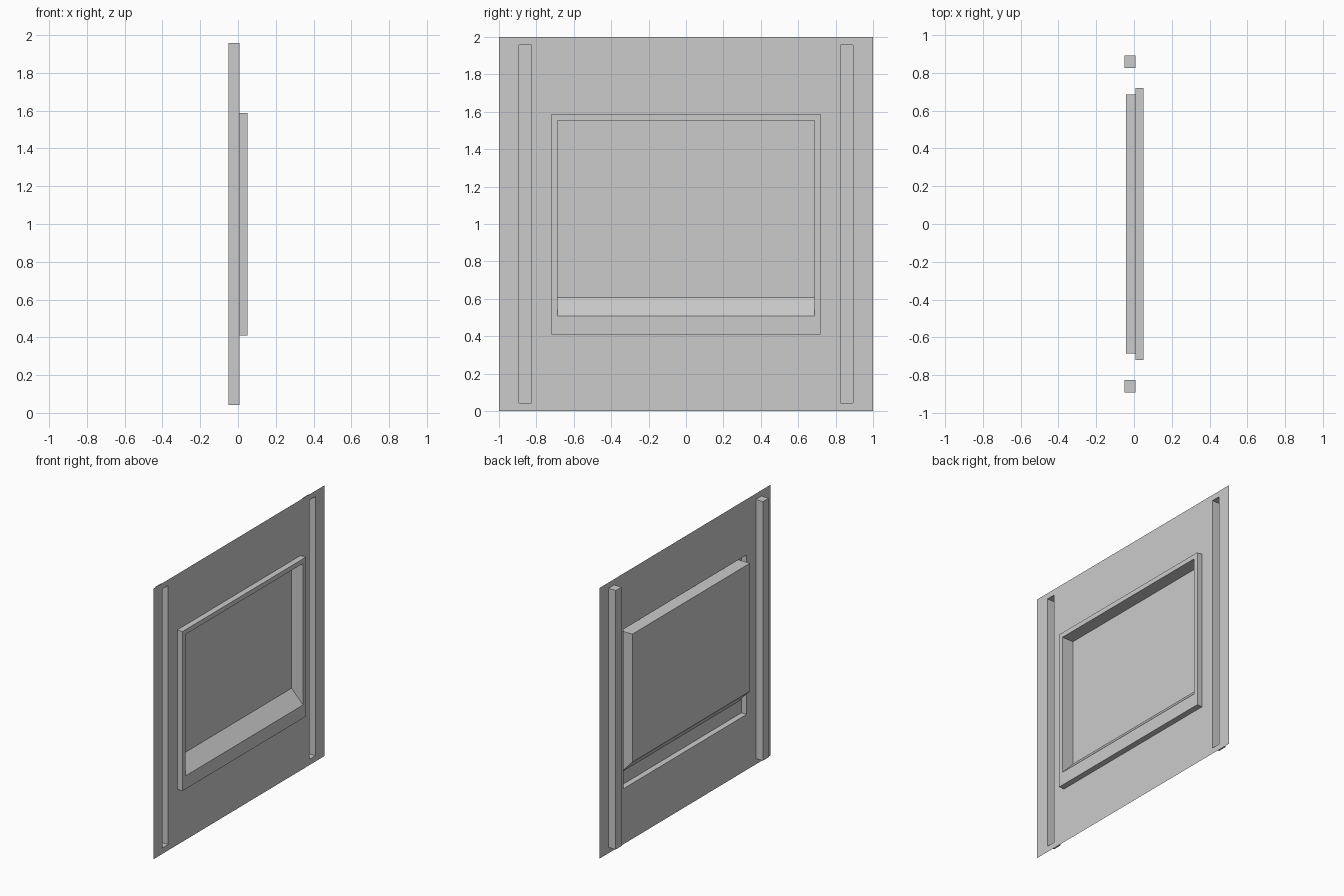
import bpy, bmesh

if "Cube" in bpy.data.objects:
    bpy.data.objects.remove(bpy.data.objects["Cube"])

# Key dimensions
SHEET_X, FRONT_X, POCKET_X, CHANNEL_X = 0.008, 0.051, -0.042, -0.051
CH_IN, CH_OUT, CH_Z0, CH_Z1 = 0.826, 0.893, 0.043, 1.957
FR_Y, FR_Z0, FR_Z1 = 0.72, 0.41, 1.588
PK_Y, PK_Z0, PK_Z1, PK_SLOPE_Z = 0.686, 0.508, 1.553, 0.607

grey = bpy.data.materials.new("light grey")
grey.diffuse_color = (0.6, 0.6, 0.6, 1)
grey.use_nodes = True
grey.node_tree.nodes["Principled BSDF"].inputs["Base Color"].default_value = grey.diffuse_color


def finish(name, bm):
    mesh = bpy.data.meshes.new(name)
    bm.to_mesh(mesh)
    bm.free()
    mesh.materials.append(grey)
    obj = bpy.data.objects.new(name, mesh)
    bpy.context.collection.objects.link(obj)


def shell(name, rings, cap):
    """Join rectangles (x, y0, y1, z0, z1) in order; optionally close the last one."""
    bm = bmesh.new()
    loops = []
    for x, y0, y1, z0, z1 in rings:
        corners = ((y0, z0), (y1, z0), (y1, z1), (y0, z1))
        loops.append([bm.verts.new((x, y, z)) for y, z in corners])
    for a, b in zip(loops, loops[1:]):
        for i in range(4):
            j = (i + 1) % 4
            bm.faces.new((a[i], a[j], b[j], b[i]))
    if cap:
        bm.faces.new(loops[-1])
    finish(name, bm)


# Thin wall sheet with openings for the two channels and the framed recess
bm = bmesh.new()
ys = [-1, -CH_OUT, -CH_IN, -FR_Y, FR_Y, CH_IN, CH_OUT, 1]
zs = [0, CH_Z0, FR_Z0, FR_Z1, CH_Z1, 2]
grid = [[bm.verts.new((SHEET_X, y, z)) for z in zs] for y in ys]
for i in range(len(ys) - 1):
    for k in range(len(zs) - 1):
        channel_hole = i in (1, 5) and 1 <= k <= 3
        frame_hole = i == 3 and k == 2
        if not (channel_hole or frame_hole):
            bm.faces.new((grid[i][k], grid[i + 1][k],
                          grid[i + 1][k + 1], grid[i][k + 1]))
finish("wall_sheet", bm)

# Upright channels sunk behind the sheet
for side, y0, y1 in (("left", -CH_OUT, -CH_IN), ("right", CH_IN, CH_OUT)):
    shell(side + "_channel", [(SHEET_X, y0, y1, CH_Z0, CH_Z1),
                              (CHANNEL_X, y0, y1, CH_Z0, CH_Z1)], True)

# Raised frame, hollow from behind
shell("raised_frame", [(SHEET_X, -FR_Y, FR_Y, FR_Z0, FR_Z1),
                       (FRONT_X, -FR_Y, FR_Y, FR_Z0, FR_Z1),
                       (FRONT_X, -PK_Y, PK_Y, PK_Z0, PK_Z1)], False)

# Recessed panel with a sloping sill
shell("recessed_panel", [(FRONT_X, -PK_Y, PK_Y, PK_Z0, PK_Z1),
                         (POCKET_X, -PK_Y, PK_Y, PK_SLOPE_Z, PK_Z1)], True)
